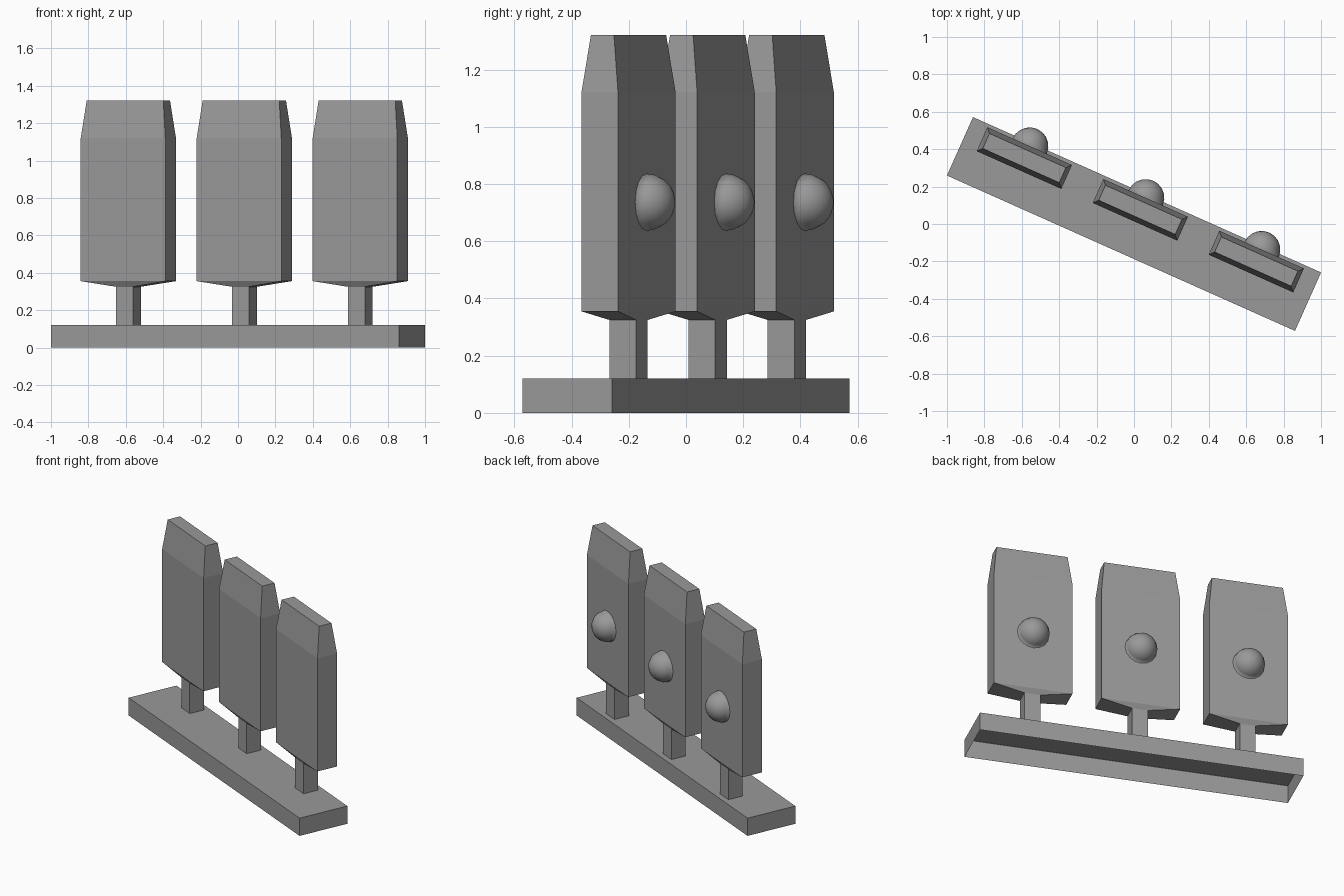
import bpy, bmesh, math
from mathutils import Matrix

if "Cube" in bpy.data.objects:
    bpy.data.objects.remove(bpy.data.objects["Cube"])

ROT = Matrix.Rotation(math.radians(-24.05), 4, 'Z')

# Dark grey finish shared by all parts
GREY = bpy.data.materials.new("dark_grey")
GREY.diffuse_color = (0.32, 0.32, 0.32, 1)
GREY.use_nodes = True
GREY.node_tree.nodes["Principled BSDF"].inputs["Base Color"].default_value = GREY.diffuse_color


def add_object(name, bm, matrix):
    mesh = bpy.data.meshes.new(name)
    bmesh.ops.recalc_face_normals(bm, faces=bm.faces)
    bm.to_mesh(mesh)
    bm.free()
    mesh.materials.append(GREY)
    obj = bpy.data.objects.new(name, mesh)
    bpy.context.collection.objects.link(obj)
    obj.matrix_world = matrix
    return obj


def loft(name, rings, matrix, cap_bottom=True):
    """Stack of centred rectangles (width, depth, height) skinned together."""
    bm = bmesh.new()
    loops = [[bm.verts.new((sx * w / 2, sy * d / 2, z))
              for sx, sy in ((-1, -1), (1, -1), (1, 1), (-1, 1))]
             for w, d, z in rings]
    for a, b in zip(loops, loops[1:]):
        for i in range(4):
            j = (i + 1) % 4
            bm.faces.new((a[i], a[j], b[j], b[i]))
    bm.faces.new(loops[-1])
    if cap_bottom:
        bm.faces.new(loops[0][::-1])
    return add_object(name, bm, matrix)


# Base: shallow tray, open underneath
loft("base", [(2.038, 0.342, 0), (2.038, 0.342, 0.12)], ROT, cap_bottom=False)

PANEL_D = 0.14
ROW_Y = 0.083
for i in range(3):
    place = ROT @ Matrix.Translation(((i - 1) * 0.679, ROW_Y, 0))

    # Panel on its post, with tapered top
    loft(f"panel_{i + 1}", [(0.1, 0.102, 0.12), (0.1, 0.102, 0.325),
                            (0.495, PANEL_D, 0.355), (0.495, PANEL_D, 1.12),
                            (0.448, 0.088, 1.322)], place)

    # Half-round knob on the back of the panel
    bm = bmesh.new()
    bmesh.ops.create_uvsphere(bm, u_segments=16, v_segments=10, radius=0.1)
    bmesh.ops.bisect_plane(bm, geom=bm.verts[:] + bm.edges[:] + bm.faces[:],
                           plane_co=(0, 0, 0), plane_no=(0, 0, 1), clear_inner=True)
    for f in bm.faces:
        f.smooth = True
    add_object(f"knob_{i + 1}", bm,
               place @ Matrix.Translation((0, PANEL_D / 2, 0.737))
               @ Matrix.Rotation(math.radians(-90), 4, 'X'))
